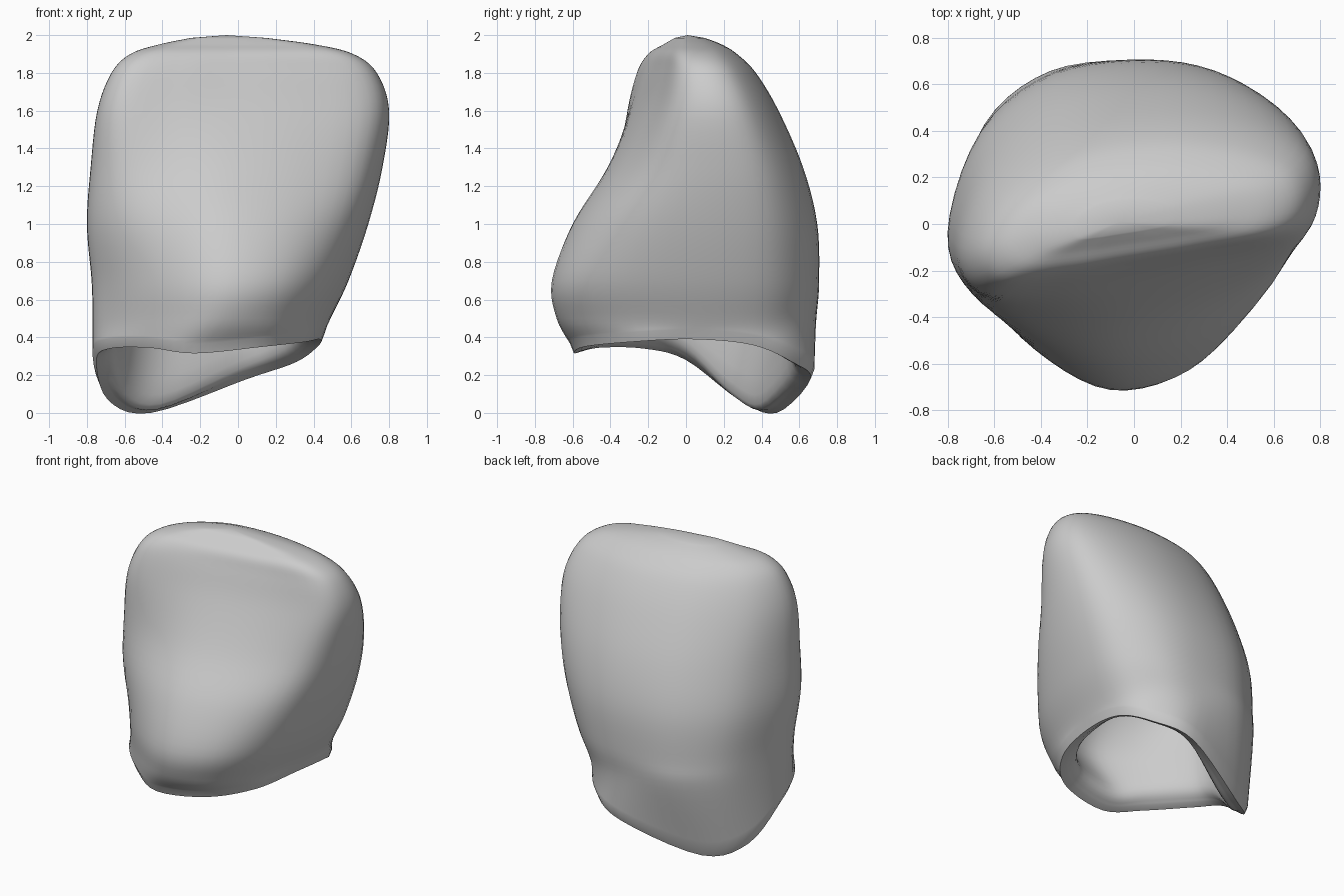
import bpy
import bmesh
from mathutils import Vector

cube = bpy.data.objects.get("Cube")
if cube:
    bpy.data.objects.remove(cube, do_unlink=True)

STEPS = 5  # subdivisions between neighbouring control points

# Control outlines, counter-clockwise from the -x side
RIM = [(-.75, .0, .28), (-.68, -.22, .34), (-.47, -.46, .345), (-.23, -.59, .315),
       (.13, -.54, .35), (.35, -.3, .375), (.43, .03, .39), (.43, .35, .36),
       (.31, .56, .27), (.05, .66, .18), (-.46, .48, 0), (-.69, .28, .07)]
BASE = [(-.77, 0), (-.67, -.26), (-.42, -.54), (-.1, -.71), (.23, -.63), (.45, -.37),
        (.56, .05), (.54, .42), (.34, .63), (.05, .7), (-.35, .65), (-.64, .42)]
EDGE = [(-.745, -.1), (-.65, -.29), (-.35, -.27), (-.05, -.21), (.34, -.13), (.7, -.03),
        (.8, .14), (.74, .33), (.48, .45), (.1, .49), (-.3, .41), (-.62, .18)]

# Height, x range, y range, blend from BASE to EDGE
LEVELS = [(.5, -.77, .49, -.685, .69, 0), (.7, -.775, .585, -.71, .705, .03),
          (1, -.8, .69, -.6, .695, .33), (1.3, -.78, .765, -.415, .62, .65),
          (1.6, -.745, .8, -.31, .49, .9), (1.8, -.67, .735, -.26, .37, 1),
          (1.9, -.57, .61, -.2, .27, 1), (1.95, -.42, .41, -.12, .19, 1),
          (1.985, -.25, .15, -.06, .1, 1)]


def catmull(a, b, c, d, t):
    return .5 * (2 * b + (c - a) * t + (2 * a - 5 * b + 4 * c - d) * t ** 2
                 + (3 * b - a - 3 * c + d) * t ** 3)


def closed_curve(points):
    p = [Vector(q) for q in points]
    n = len(p)
    return [catmull(p[i - 1], p[i], p[(i + 1) % n], p[(i + 2) % n], s / STEPS)
            for i in range(n) for s in range(STEPS)]


def section(level, inset=0):
    """Blended outline fitted into the level's bounding box."""
    z, x0, x1, y0, y1, mix = level
    ring = closed_curve([Vector(a).lerp(Vector(b), mix) for a, b in zip(BASE, EDGE)])
    box = []
    for axis, lo, hi in ((0, x0, x1), (1, y0, y1)):
        values = [v[axis] for v in ring]
        low, high = min(values), max(values)
        lo, hi = lo + inset, hi - inset
        box.append([lo + (v - low) / (high - low) * (hi - lo) for v in values])
    return [Vector((x, y, z)) for x, y in zip(*box)]


def loft(rings):
    """Smooth the stack of rings lengthwise."""
    padded = [rings[0]] + rings + [rings[-1]]
    rows = []
    for k in range(len(rings) - 1):
        for s in range(STEPS):
            rows.append([catmull(*q, s / STEPS) for q in zip(*padded[k:k + 4])])
    return rows + [rings[-1]]


def shrink(ring, amount, lift=0):
    centre = sum(ring, Vector()) / len(ring)
    result = []
    for v in ring:
        d = centre - v
        d.z = 0
        result.append(v + d.normalized() * amount + Vector((0, 0, lift)))
    return result


# Outer wall, chamfered margin and inner cavity with a shoulder, as one run of rings
rim = closed_curve(RIM)
outer = loft([shrink(rim, -.02, .05)] + [section(v) for v in LEVELS])
inner = loft([shrink(rim, .04, .015), shrink(rim, .11, .1)]
             + [section(v, t) for v, t in zip(LEVELS[1:], (.16, .2, .24))])
rows = inner[::-1] + [rim] + outer

bm = bmesh.new()
grid = [[bm.verts.new(v) for v in row] for row in rows]
count = len(rim)
for low, high in zip(grid, grid[1:]):
    for j in range(count):
        k = (j + 1) % count
        bm.faces.new((low[j], low[k], high[k], high[j]))

# Rounded caps: cavity roof and biting edge
roof = bm.verts.new((0, .1, 1.38))
tip = bm.verts.new((-.06, .01, 2))
for j in range(count):
    k = (j + 1) % count
    bm.faces.new((roof, grid[0][k], grid[0][j]))
    bm.faces.new((tip, grid[-1][j], grid[-1][k]))

mesh = bpy.data.meshes.new("tooth_crown")
bm.to_mesh(mesh)
bm.free()
crown = bpy.data.objects.new("tooth_crown", mesh)
bpy.context.collection.objects.link(crown)

# Plain grey material
grey = bpy.data.materials.new("plain_grey")
grey.use_nodes = True
colour = (.6, .6, .6, 1)
grey.diffuse_color = colour
grey.node_tree.nodes["Principled BSDF"].inputs["Base Color"].default_value = colour
mesh.materials.append(grey)

bpy.context.view_layer.objects.active = crown
crown.select_set(True)
bpy.ops.object.shade_smooth_by_angle(angle=.7)
